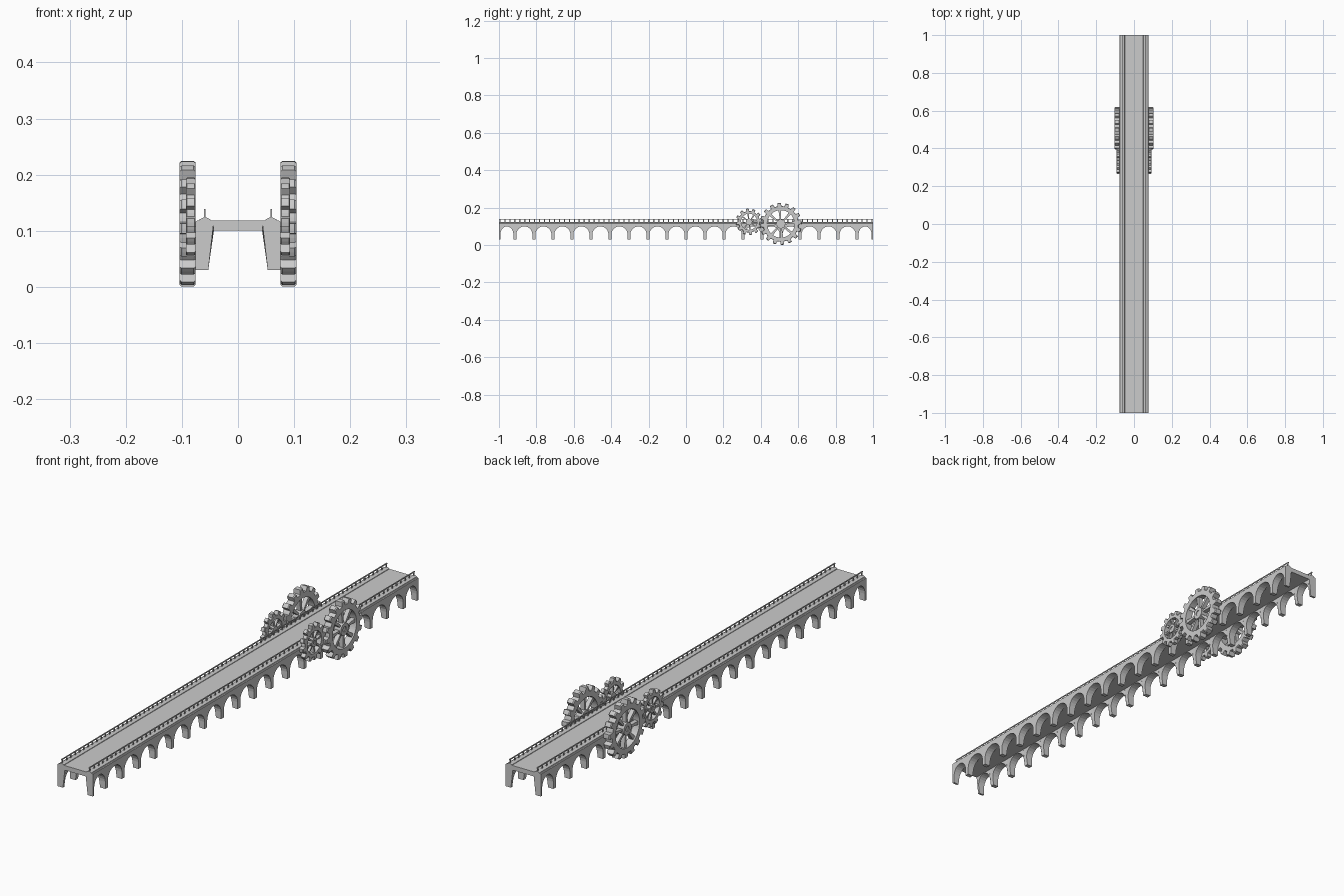
import bpy, bmesh
from math import sin, cos, pi

if "Cube" in bpy.data.objects:
    bpy.data.objects.remove(bpy.data.objects["Cube"])


def finish(name, bm):
    bmesh.ops.recalc_face_normals(bm, faces=bm.faces)
    me = bpy.data.meshes.new(name)
    bm.to_mesh(me)
    bm.free()
    ob = bpy.data.objects.new(name, me)
    bpy.context.collection.objects.link(ob)
    return ob


def add_box(bm, x0, x1, y0, y1, z0, z1):
    vs = bmesh.ops.create_cube(bm, size=1)["verts"]
    for v in vs:
        v.co.x = x1 if v.co.x > 0 else x0
        v.co.y = y1 if v.co.y > 0 else y0
        v.co.z = z1 if v.co.z > 0 else z0


def bridge(bm, rings, closed_rings=True):
    """Skin equal-length closed loops; optionally join last to first."""
    loops = [[bm.verts.new(p) for p in r] for r in rings]
    n = len(loops[0])
    pairs = list(zip(loops, loops[1:]))
    if closed_rings:
        pairs.append((loops[-1], loops[0]))
    for a, b in pairs:
        for i in range(n):
            j = (i + 1) % n
            bm.faces.new((a[i], a[j], b[j], b[i]))
    if not closed_rings:
        bm.faces.new(loops[0])
        bm.faces.new(loops[-1])


# Deck slab
bm = bmesh.new()
add_box(bm, -0.044, 0.044, -1, 1, 0.1, 0.118)
finish("deck", bm)

# Arcade underside line: piers and arches
FOOT, CROWN, SPRING, HALF = 0.03, 0.099, 0.057, 0.008
STEP = 1.83 / 18
piers = [-1.0] + [-0.915 + i * STEP for i in range(19)] + [1.0]
under = [(-1, FOOT)]
for a, b in zip(piers, piers[1:]):
    y0, y1 = a + HALF, b - HALF
    c, h = (y0 + y1) / 2, (y1 - y0) / 2
    under.append((y0, FOOT))
    for k in range(13):
        t = pi - pi * k / 12
        under.append((c + h * cos(t), SPRING + (CROWN - SPRING) * sin(t)))
    under.append((y1, FOOT))
under.append((1, FOOT))


def inner_x(z):
    return 0.053 - 0.010 * min(1, (z - FOOT) / 0.07)


# Arcade walls: a swept section whose lower edge follows the arches
for side, s in (("right", 1), ("left", -1)):
    bm = bmesh.new()
    rings = [[(s * inner_x(z), y, z), (s * 0.0755, y, z),
              (s * 0.0755, y, 0.116), (s * 0.073, y, 0.118),
              (s * 0.043, y, 0.118)] for y, z in under]
    bridge(bm, rings, False)
    bmesh.ops.dissolve_degenerate(bm, dist=1e-6, edges=bm.edges)
    finish("arcade_" + side, bm)

    # Kerb with sloped shoulders
    bm = bmesh.new()
    prof = [(0.048, 0.117), (0.070, 0.117), (0.069, 0.120),
            (0.062, 0.1235), (0.056, 0.1235), (0.049, 0.120)]
    bridge(bm, [[(s * x, y, z) for x, z in prof] for y in (-1, 1)], False)
    finish("kerb_" + side, bm)

    # Railing posts and handrail
    bm = bmesh.new()
    add_box(bm, s * 0.0595 - 0.0015, s * 0.0595 + 0.0015, -1, 1, 0.135, 0.139)
    n = 76
    for i in range(n):
        y = -0.995 + 1.99 * i / (n - 1)
        add_box(bm, s * 0.0595 - 0.0012, s * 0.0595 + 0.0012,
                y - 0.003, y + 0.003, 0.123, 0.136)
    finish("railing_" + side, bm)


def gear(name, s, y, z, x0, x1, tip, root, rim, hub, bore, teeth, spokes, phase):
    def pt(x, r, a):
        return (s * x, y + r * cos(a), z + r * sin(a))

    # Toothed rim
    bm = bmesh.new()
    pitch = 2 * pi / teeth
    shape = [(-0.5, root), (-0.29, root), (-0.2, tip), (0, tip),
             (0.2, tip), (0.29, root)]
    out = [((i + f) * pitch + phase, r) for i in range(teeth) for f, r in shape]
    c = 0.12 * (x1 - x0)
    rings = [[pt(x, (r - d if r == tip else r - d * 0.5), a) for a, r in out]
             for x, d in ((x0, 0.003), (x0 + c, 0), (x1 - c, 0), (x1, 0.003))]
    rings += [[pt(x, rim, a) for a, r in out] for x in (x1, x0)]
    bridge(bm, rings)
    finish(name + "_rim", bm)

    # Hub with bore
    bm = bmesh.new()
    angs = [2 * pi * k / 24 for k in range(24)]
    bridge(bm, [[pt(x, r, a) for a in angs] for x, r in
                ((x0, bore), (x0, hub), (x1, hub), (x1, bore))])
    # Axle filling the bore, slightly recessed
    bridge(bm, [[pt(x, bore, a) for a in angs] for x in (x0, x1 - 0.003)], False)
    finish(name + "_hub", bm)

    # Tapered spokes
    bm = bmesh.new()
    m = 0.2 * (x1 - x0)
    for k in range(spokes):
        a = 2 * pi * k / spokes + phase
        ra, rb = hub * 0.9, rim * 1.03
        wa, wb = 0.05 * rim, 0.10 * rim
        corners = [(ra, -wa), (rb, -wb), (rb, wb), (ra, wa)]
        bridge(bm, [[(s * x, y + r * cos(a) - w * sin(a), z + r * sin(a) + w * cos(a))
                     for r, w in corners] for x in (x0 + m, x1 - m)], False)
    finish(name + "_spokes", bm)


# Meshing gear pairs on both sides
for side, s in (("right", 1), ("left", -1)):
    gear("large_gear_" + side, s, 0.507, 0.1125, 0.0755, 0.104,
         0.112, 0.095, 0.073, 0.024, 0.010, 16, 8, pi / 16 * 0.4)
    gear("small_gear_" + side, s, 0.337, 0.124, 0.0755, 0.093,
         0.071, 0.057, 0.043, 0.017, 0.007, 12, 8, pi / 12 * 0.5)
